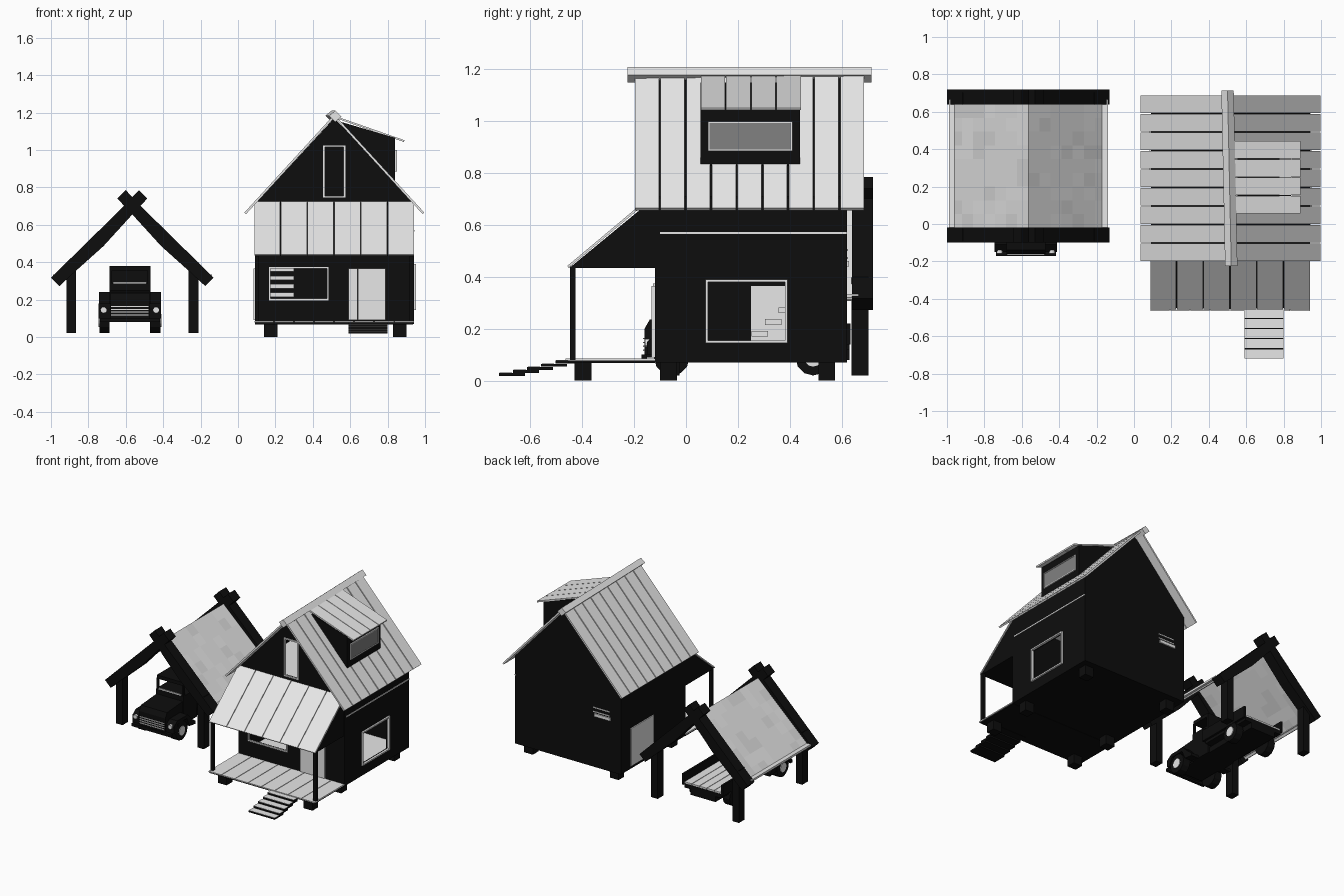
import bpy, bmesh, math, random
from mathutils import Vector

if "Cube" in bpy.data.objects:
    bpy.data.objects.remove(bpy.data.objects["Cube"])

random.seed(4)


def material(name, v):
    m = bpy.data.materials.new(name)
    m.diffuse_color = (v, v, v, 1)
    m.use_nodes = True
    m.node_tree.nodes["Principled BSDF"].inputs["Base Color"].default_value = m.diffuse_color
    return m


BLACK = material("black timber", 0.004)
LIGHT = material("light timber", 0.8)
GLASS = material("grey glass", 0.22)
SHADES = [material("pale panel", 0.84), material("mid panel", 0.76), material("dull panel", 0.69)]


def prism(pts, axis, a, b, shift=0):
    """Profile swept along an axis: y uses (x,z), x uses (y,z), z uses (x,y)."""
    return pts, axis, a, b, shift


def box(x0, x1, y0, y1, z0, z1):
    return prism([(x0, z0), (x1, z0), (x1, z1), (x0, z1)], 'y', y0, y1)


def disc(u, v, r, axis, a, b, n=12):
    return prism([(u + r * math.cos(2 * math.pi * i / n), v + r * math.sin(2 * math.pi * i / n))
                  for i in range(n)], axis, a, b)


def slab(p, q, t):
    """Thin quad profile lying under the line p-q."""
    d = (Vector(q) - Vector(p)).normalized()
    n = Vector((-d.y, d.x)) * t
    if n.y > 0:
        n = -n
    return [p, q, (q[0] + n.x, q[1] + n.y), (p[0] + n.x, p[1] + n.y)]


def frame(axis, u0, u1, v0, v1, a, b, w=0.01):
    rects = [(u0, u1, v0, v0 + w), (u0, u1, v1 - w, v1), (u0, u0 + w, v0 + w, v1 - w), (u1 - w, u1, v0 + w, v1 - w)]
    return [prism([(l, d), (r, d), (r, t), (l, t)], axis, a, b) for l, r, d, t in rects]


def make(name, parts, mat):
    bm = bmesh.new()
    place = {'y': lambda u, v, w: (u, w, v), 'x': lambda u, v, w: (w, u, v), 'z': lambda u, v, w: (u, v, w)}
    for pts, axis, a, b, s in parts:
        lo = [bm.verts.new(place[axis](u, v, a)) for u, v in pts]
        hi = [bm.verts.new(place[axis](u + s, v, b)) for u, v in pts]
        bm.faces.new(lo)
        bm.faces.new(hi[::-1])
        for i in range(len(pts)):
            j = (i + 1) % len(pts)
            bm.faces.new((lo[j], lo[i], hi[i], hi[j]))
    bmesh.ops.recalc_face_normals(bm, faces=bm.faces)
    me = bpy.data.meshes.new(name)
    bm.to_mesh(me)
    bm.free()
    me.materials.append(mat)
    ob = bpy.data.objects.new(name, me)
    bpy.context.collection.objects.link(ob)
    return ob


def cut(target, name, part):
    c = make(name, [part], BLACK)
    c.hide_render = True
    c.display_type = 'WIRE'
    m = target.modifiers.new(name, 'BOOLEAN')
    m.operation, m.solver, m.object = 'DIFFERENCE', 'EXACT', c


def planks(a, b, n, gap):
    w = (b - a) / n
    return [(a + i * w + gap / 2, a + (i + 1) * w - gap / 2) for i in range(n)]


# --- house shell, hollow with window openings
RX, RZ = 0.515, 1.185
shell = make("house_walls", [prism([(0.09, 0.07), (0.94, 0.07), (0.94, 0.71), (RX, 1.17), (0.09, 0.71)],
                                   'y', -0.12, 0.62)], BLACK)
cut(shell, "room_cutter", prism([(0.107, 0.085), (0.923, 0.085), (0.923, 0.70), (RX, 1.145), (0.107, 0.70)],
                                'y', -0.103, 0.603))
cut(shell, "front_window_cutter", box(0.17, 0.48, -0.2, -0.05, 0.2, 0.37))
cut(shell, "attic_window_cutter", box(0.46, 0.57, -0.2, -0.05, 0.75, 1.02))
cut(shell, "side_window_cutter", box(0.9, 1.0, 0.08, 0.385, 0.15, 0.385))
make("inside_floors", [box(0.11, 0.92, -0.1, 0.6, 0.086, 0.092), box(0.11, 0.92, -0.1, 0.6, 0.68, 0.69)], LIGHT)
make("stairs", [box(0.17, 0.3, 0.2 + 0.052 * i, 0.265 + 0.052 * i, 0.125 + 0.045 * i, 0.147 + 0.045 * i)
                for i in range(8)], LIGHT)
make("back_slats", [box(0.18, 0.31, 0.6, 0.624, z, z + 0.007) for z in (0.47, 0.5)], LIGHT)
make("window_frames", frame('y', 0.165, 0.485, 0.195, 0.375, -0.128, -0.115)
     + frame('y', 0.455, 0.575, 0.745, 1.025, -0.128, -0.115)
     + frame('x', 0.075, 0.392, 0.145, 0.39, 0.935, 0.952), LIGHT)
make("side_trim", [box(0.935, 0.944, -0.1, 0.62, 0.565, 0.573)], LIGHT)

# --- doors
make("front_door", [prism([(l, 0.09), (r, 0.09), (r, 0.365), (l, 0.365)], 'y', -0.133, -0.119)
                    for l, r in planks(0.59, 0.79, 4, 0.001)], LIGHT)
make("left_door", [box(0.083, 0.091, 0.25, 0.51, 0.09, 0.365), box(0.106, 0.112, 0.25, 0.51, 0.09, 0.365)], LIGHT)

# --- main roof planks and ridge beam
roof = []
for y0, y1 in planks(-0.2, 0.69, 9, 0.007):
    for s in (-1, 1):
        roof.append(prism(slab((RX, RZ + 0.005), (RX + s * 0.481, 0.665), 0.012), 'y', y0, y1))
make("main_roof", roof, LIGHT)
make("ridge_beam", [prism([(0.487, 1.183), (0.52, 1.15), (0.553, 1.178), (0.52, 1.21)], 'y', -0.225, 0.715, -0.02)], LIGHT)

# --- dormer
make("dormer_body", [prism([(0.84, 0.83), (0.84, 1.065), (0.55, 1.15), (0.55, 1.1)], 'y', 0.055, 0.44)], BLACK)
make("dormer_roof", [prism(slab((0.53, 1.178), (0.89, 1.052), 0.01), 'y', a, b)
                     for a, b in planks(0.055, 0.445, 4, 0.004)], LIGHT)
make("dormer_glass", [box(0.838, 0.845, 0.09, 0.405, 0.89, 0.995)], GLASS)
make("dormer_window_frame", frame('x', 0.085, 0.41, 0.885, 1.0, 0.838, 0.849, 0.006), LIGHT)

# --- porch
make("porch_gable", [prism([(-0.45, 0.434), (-0.115, 0.434), (-0.115, 0.71)], 'x', 0.09, 0.935)], BLACK)
make("porch_roof", [prism(slab((-0.458, 0.442), (-0.12, 0.725), 0.009), 'x', a, b)
                    for a, b in planks(0.085, 0.942, 6, 0.004)], LIGHT)
make("porch_posts", [box(x, x + 0.022, -0.447, -0.425, 0.08, 0.44) for x in (0.09, 0.918)], BLACK)
make("porch_joists", [box(0.09, 0.935, -0.455, -0.12, 0.068, 0.077)], BLACK)
make("porch_floor", [box(a, b, -0.465, -0.12, 0.077, 0.085) for a, b in planks(0.085, 0.942, 8, 0.004)], LIGHT)
make("porch_steps", [box(0.59, 0.8, -0.72 + i * 0.054, -0.62 + i * 0.054, 0.018 + i * 0.012, 0.029 + i * 0.012)
                     for i in range(5)], BLACK)
make("step_treads", [box(0.59, 0.8, -0.718 + i * 0.054, -0.67 + i * 0.054, 0.029 + i * 0.012, 0.031 + i * 0.012)
                     for i in range(5)], LIGHT)
make("house_feet", [box(x, x + 0.07, y, y + 0.065, 0, 0.07) for x in (0.14, 0.83) for y in (-0.43, -0.1, 0.51)], BLACK)

# --- carport: posts, crossing rafters, patched panels, gutters
CX = -0.565
make("carport_posts", [box(x, x + 0.052, y, y + 0.065, 0.02, 0.4) for x in (-0.918, -0.264) for y in (-0.09, 0.638)], BLACK)
rafters = []
for s in (-1, 1):
    for y in (-0.1, 0.64):
        pts = [(-0.435, 0.317), (-0.39, 0.272), (-0.3, 0.355), (-0.155, 0.485), (0, 0.655), (0.08, 0.74),
               (0.035, 0.785), (-0.045, 0.70)]
        rafters.append(prism([(CX - s * u, v) for u, v in pts], 'y', y, y + 0.08))
make("carport_rafters", rafters, BLACK)
patches = [[], [], []]
ROWS, COLS = 7, 9
for s in (-1, 1):
    for i in range(ROWS):
        p, q = [(CX + s * 0.415 * k / ROWS, 0.705 - 0.39 * k / ROWS) for k in (i, i + 1)]
        for a, b in planks(-0.02, 0.64, COLS, 0):
            patches[random.choice((0, 1, 1, 2))].append(prism(slab(p, q, 0.01), 'y', a, b))
for mat, group in zip(SHADES, patches):
    make("carport_roof_" + mat.name.replace(" ", "_"), group, mat)
make("carport_gutters", [box(x, x + 0.035, -0.02, 0.665, 0.32, 0.335) for x in (-0.99, -0.175)], LIGHT)

# --- truck
TX = -0.578


def tbox(a, b, y0, y1, z0, z1):
    return box(TX + a, TX + b, y0, y1, z0, z1)


make("truck_chassis", [tbox(-0.1, 0.1, -0.12, 0.63, 0.08, 0.12)], BLACK)
make("truck_bonnet", [prism([(-0.16, 0.09), (-0.16, 0.2), (-0.14, 0.235), (0.06, 0.25), (0.06, 0.09)],
                            'x', TX - 0.105, TX + 0.105)], BLACK)
arch = [(-0.15, 0.1), (-0.15, 0.15), (-0.11, 0.18), (0.01, 0.18), (0.06, 0.13), (0.1, 0.1), (0.1, 0.08),
        (0.03, 0.09), (0.0, 0.155), (-0.1, 0.155), (-0.13, 0.1)]
make("truck_fenders", [prism(arch, 'x', TX + a, TX + a + 0.067) for a in (-0.167, 0.1)], BLACK)
make("truck_bumper", [tbox(-0.16, 0.16, -0.172, -0.15, 0.08, 0.1)], BLACK)
make("truck_grille", [tbox(-0.1, 0.1, -0.166, -0.158, z, z + 0.005) for z in (0.115, 0.13, 0.145, 0.16)], LIGHT)
make("truck_headlights", [disc(TX + a, 0.145, 0.016, 'y', -0.158, -0.14) for a in (-0.14, 0.14)], LIGHT)
cab = [tbox(-0.11, 0.11, 0.04, 0.2, 0.08, 0.285), tbox(-0.11, 0.11, 0.05, 0.2, 0.355, 0.38),
       tbox(-0.11, 0.11, 0.185, 0.2, 0.28, 0.36)]
cab += [tbox(a, a + 0.015, 0.045, 0.06, 0.28, 0.36) for a in (-0.11, 0.095)]
make("truck_cab", cab, BLACK)
make("windscreen_sill", [tbox(-0.09, 0.09, 0.04, 0.05, 0.285, 0.293)], LIGHT)
make("truck_bed_floor", [tbox(a, b, 0.22, 0.63, 0.15, 0.162) for a, b in planks(-0.15, 0.15, 5, 0.004)], LIGHT)
make("truck_bed_sides", [tbox(-0.165, -0.15, 0.21, 0.635, 0.14, 0.22), tbox(0.15, 0.165, 0.21, 0.635, 0.14, 0.22),
                         tbox(-0.165, 0.165, 0.205, 0.22, 0.14, 0.24), tbox(-0.15, 0.15, 0.22, 0.63, 0.12, 0.148)], BLACK)
make("truck_wheels", [disc(y, 0.088, 0.068, 'x', TX + a, TX + a + 0.055)
                      for y in (-0.055, 0.49) for a in (-0.163, 0.108)], BLACK)
make("wheel_hubs", [disc(y, 0.088, 0.034, 'x', TX + a, TX + a + 0.008)
                    for y in (-0.055, 0.49) for a in (-0.168, 0.16)], LIGHT)
